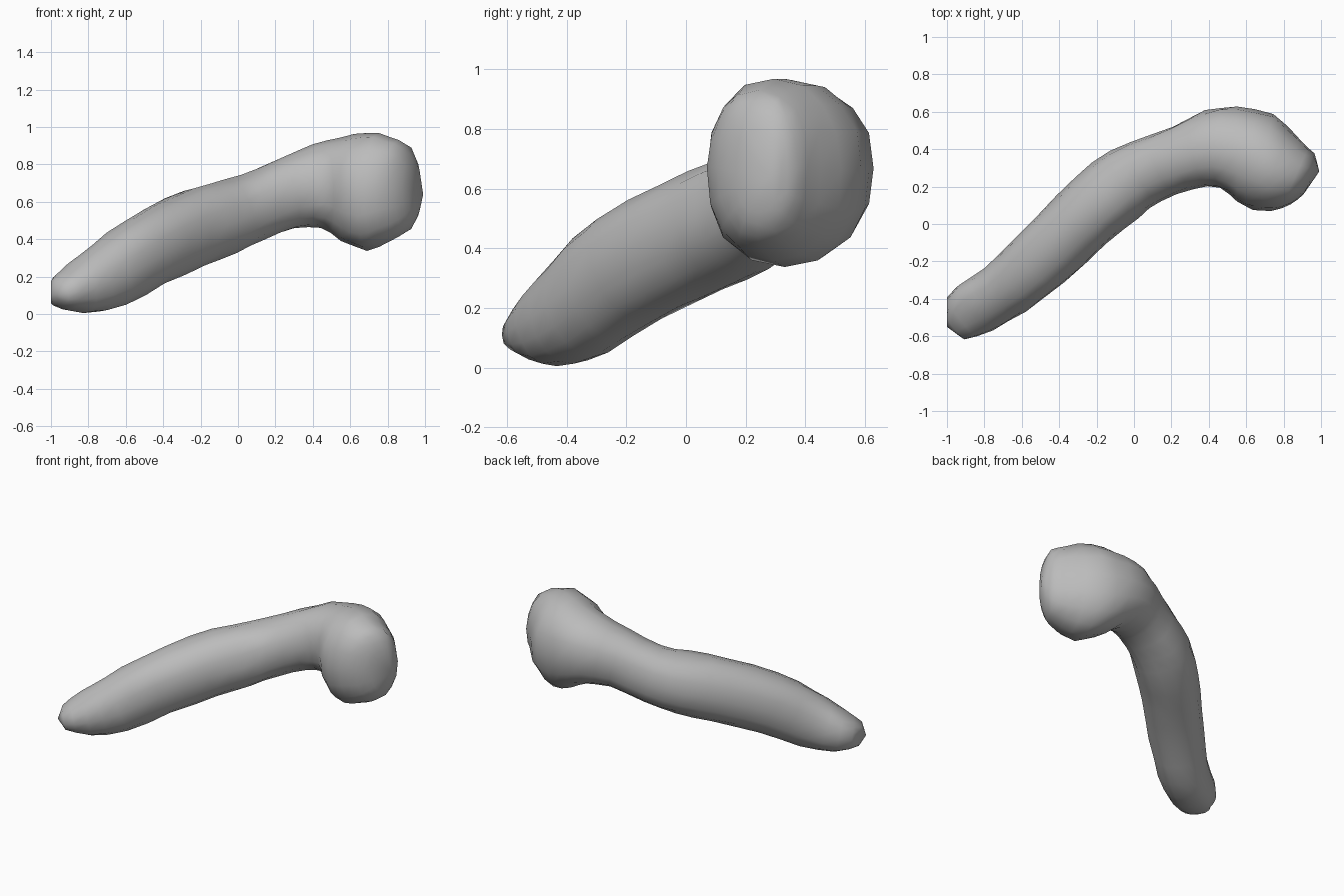
import bpy, bmesh, math, random
from mathutils import Vector

random.seed(4)
if "Cube" in bpy.data.objects:
    bpy.data.objects.remove(bpy.data.objects["Cube"])

# Plain grey material
grey = bpy.data.materials.new("plain grey")
grey.use_nodes = True
grey.diffuse_color = (0.5, 0.5, 0.5, 1)
grey.node_tree.nodes["Principled BSDF"].inputs["Base Color"].default_value = (0.5, 0.5, 0.5, 1)

# Sections along the shaft and knob:
# centre x, y, z, half width, half height, heading and climb in degrees
SECTIONS = [
    (-0.97, -0.53, 0.11, 0.11, 0.07, 37, 10),
    (-0.85, -0.45, 0.14, 0.15, 0.14, 39, 12),
    (-0.69, -0.35, 0.21, 0.16, 0.18, 43, 21),
    (-0.50, -0.19, 0.33, 0.18, 0.20, 46, 25),
    (-0.28, 0.02, 0.44, 0.185, 0.205, 45, 22),
    (-0.10, 0.18, 0.505, 0.19, 0.20, 40, 17),
    (0.06, 0.28, 0.565, 0.18, 0.185, 28, 16),
    (0.26, 0.355, 0.645, 0.175, 0.19, 18, 13),
    (0.42, 0.40, 0.68, 0.21, 0.225, 11, 6),
    (0.55, 0.375, 0.668, 0.25, 0.275, 0, 0),
    (0.69, 0.33, 0.655, 0.262, 0.31, -12, 0),
    (0.81, 0.262, 0.67, 0.207, 0.28, -22, 0),
    (0.90, 0.24, 0.67, 0.15, 0.23, -25, 0),
    (0.945, 0.24, 0.66, 0.085, 0.14, -25, 0),
]
SIDES, STEPS = 16, 2


def spline(a, b, c, d, t):
    """Smooth blend from b to c through neighbouring sections."""
    return [q + 0.5 * t * (r - p + t * (2 * p - 5 * q + 4 * r - s + t * (3 * (q - r) + s - p)))
            for p, q, r, s in zip(a, b, c, d)]


def squared(v):
    """Push a sine or cosine outward for a slightly boxy section."""
    return math.copysign(abs(v) ** 0.9, v)


last = len(SECTIONS) - 1
rows = []
for i in range(last):
    near = [SECTIONS[min(max(i + k, 0), last)] for k in (-1, 0, 1, 2)]
    rows += [spline(*near, s / STEPS) for s in range(STEPS)]
rows.append(list(SECTIONS[-1]))

# Sweep the rings along the bent path
bm = bmesh.new()
rings = []
for x, y, z, width, height, heading, climb in rows:
    yaw, pitch = math.radians(heading), math.radians(climb)
    across = Vector((math.sin(yaw), -math.cos(yaw), 0))
    up = Vector((-math.sin(pitch) * math.cos(yaw), -math.sin(pitch) * math.sin(yaw), math.cos(pitch)))
    ring = []
    for k in range(SIDES):
        a = 2 * math.pi * k / SIDES
        lump = random.uniform(0.975, 1.025)
        p = Vector((x, y, z)) + lump * (across * squared(math.cos(a)) * width
                                        + up * squared(math.sin(a)) * height)
        ring.append(bm.verts.new((max(p.x, -1), p.y, max(p.z, 0))))
    rings.append(ring)

for r, s in zip(rings, rings[1:]):
    for k in range(SIDES):
        n = (k + 1) % SIDES
        bm.faces.new((r[k], r[n], s[n], s[k]))

# Blunt tail end and pointed knob end
for ring, tip in ((rings[0], (-1, -0.55, 0.10)), (rings[-1], (0.99, 0.28, 0.64))):
    centre = bm.verts.new(tip)
    for k in range(SIDES):
        bm.faces.new((ring[k], ring[(k + 1) % SIDES], centre))

bmesh.ops.recalc_face_normals(bm, faces=bm.faces)
mesh = bpy.data.meshes.new("bent_club")
bm.to_mesh(mesh)
bm.free()
mesh.materials.append(grey)
club = bpy.data.objects.new("bent_club", mesh)
bpy.context.collection.objects.link(club)
bpy.context.view_layer.objects.active = club
club.select_set(True)
bpy.ops.object.shade_smooth_by_angle(angle=math.radians(50))
